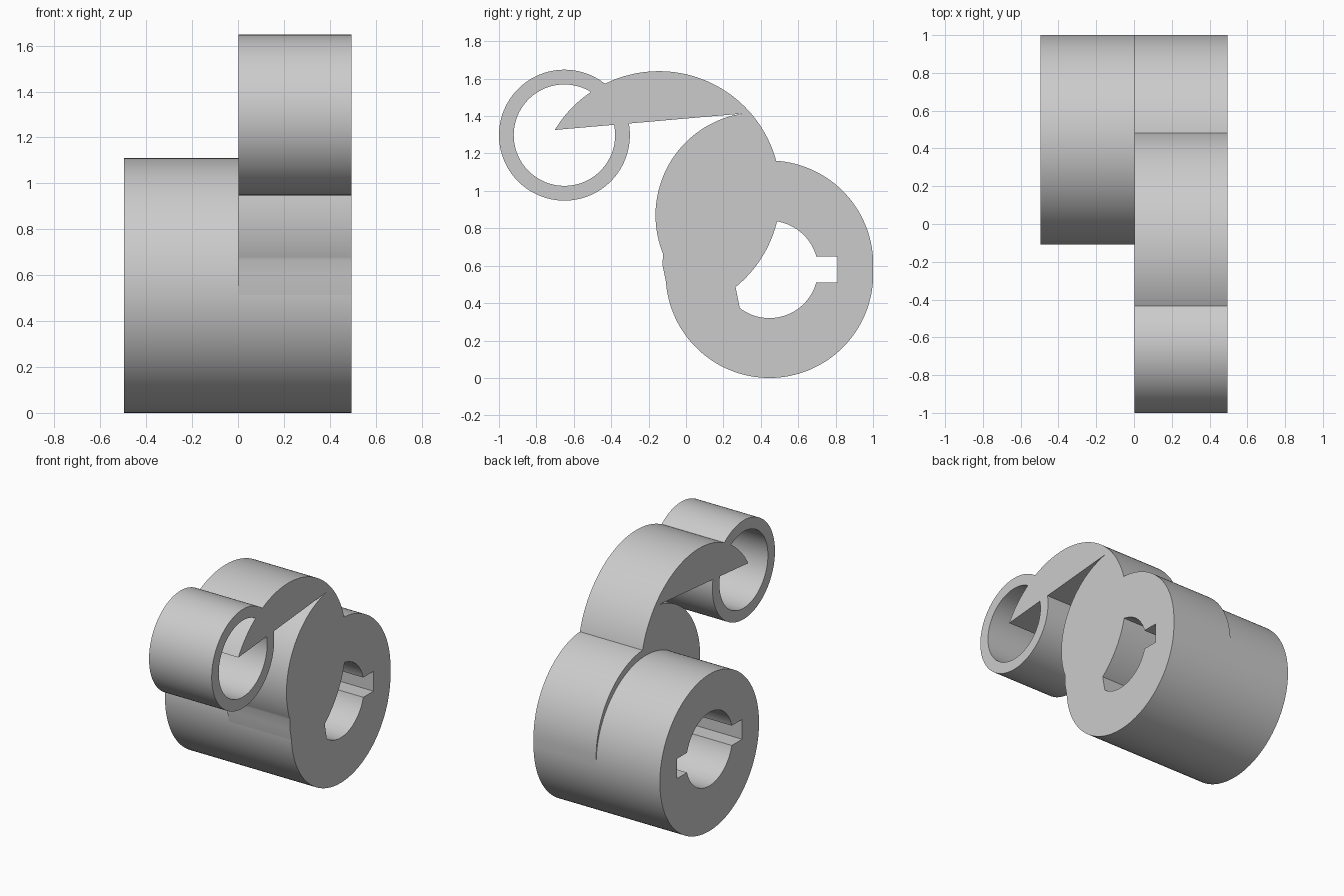
import bpy, bmesh
from math import sin, cos, radians, asin, degrees

if "Cube" in bpy.data.objects:
    bpy.data.objects.remove(bpy.data.objects["Cube"])


def arc(cy, cz, r, a0, a1, n=64):
    """Points on an arc in the YZ plane, angles in degrees."""
    out = []
    for i in range(n + 1):
        a = radians(a0 + (a1 - a0) * i / n)
        out.append((cy + r * cos(a), cz + r * sin(a)))
    return out


def circle(cy, cz, r, n=128):
    return arc(cy, cz, r, 0, 360, n)[:-1]


def extrude_profile(name, loops, x0, x1):
    """Fill an outline (with optional hole loops) and extrude it along x."""
    bm = bmesh.new()
    edges = []
    for loop in loops:
        vs = [bm.verts.new((x0, y, z)) for y, z in loop]
        edges += [bm.edges.new((vs[i - 1], vs[i])) for i in range(len(vs))]
    bmesh.ops.triangle_fill(bm, use_beauty=True, edges=edges, normal=(1, 0, 0))
    res = bmesh.ops.extrude_face_region(bm, geom=bm.faces[:], use_keep_orig=True)
    moved = [g for g in res["geom"] if isinstance(g, bmesh.types.BMVert)]
    bmesh.ops.translate(bm, verts=moved, vec=(x1 - x0, 0, 0))
    bmesh.ops.recalc_face_normals(bm, faces=bm.faces[:])
    me = bpy.data.meshes.new(name)
    bm.to_mesh(me)
    bm.free()
    ob = bpy.data.objects.new(name, me)
    bpy.context.collection.objects.link(ob)
    bpy.ops.object.select_all(action='DESELECT')
    ob.select_set(True)
    bpy.context.view_layer.objects.active = ob
    bpy.ops.object.shade_smooth_by_angle(angle=radians(30))
    return ob


BACK, MID, FRONT = -0.496, 0.003, 0.494
CY = 0.446

# shaft bore with two opposite keyways
k = degrees(asin(0.07 / 0.26))
bore = (arc(CY, 0.58, 0.26, k, 180 - k) + [(0.08, 0.65), (0.08, 0.51)]
        + arc(CY, 0.58, 0.26, 180 + k, 360 - k) + [(0.81, 0.51), (0.81, 0.65)])

# round hub
extrude_profile("hub", [circle(CY, 0.555, 0.555), bore], BACK, MID)

# slightly taller cam plate beside it
plate = arc(CY, 0.607, 0.555, 0, 180) + arc(CY, 0.555, 0.555, 180, 360)
extrude_profile("cam_plate", [plate, bore], MID, FRONT)

# curved claw growing out of the plate
claw = (arc(-0.145, 0.99, 0.65, 148.9, -50.9, 96)
        + [(0.29, 0.36), (-0.09, 0.43), (-0.125, 0.60)]
        + arc(0.387, 0.87, 0.55, 201.8, 99.1))
extrude_profile("claw", [claw], MID, FRONT)

# ring at the claw tip
extrude_profile("tip_ring", [circle(-0.65, 1.298, 0.35), circle(-0.65, 1.298, 0.271)],
                MID, FRONT)
